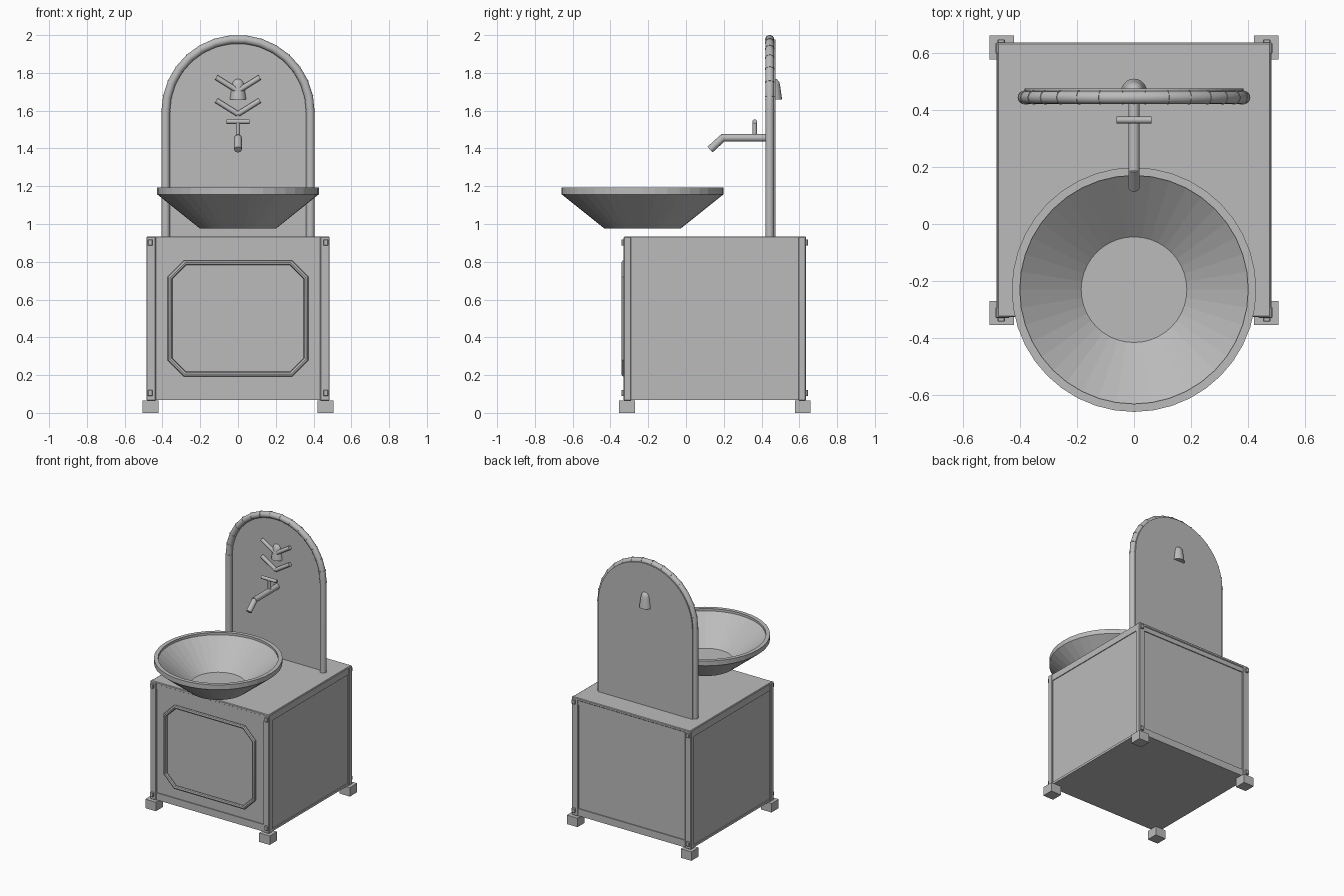
import bpy, bmesh
from math import sin, cos, pi
from mathutils import Vector

cube = bpy.data.objects.get("Cube")
if cube:
    bpy.data.objects.remove(cube, do_unlink=True)

grey = bpy.data.materials.new("plain_grey")
grey.use_nodes = True
COLOUR = (0.5, 0.5, 0.5, 1)
grey.diffuse_color = COLOUR
grey.node_tree.nodes["Principled BSDF"].inputs["Base Color"].default_value = COLOUR


def finish(name, bm):
    bmesh.ops.recalc_face_normals(bm, faces=bm.faces)
    mesh = bpy.data.meshes.new(name)
    bm.to_mesh(mesh)
    bm.free()
    mesh.materials.append(grey)
    obj = bpy.data.objects.new(name, mesh)
    bpy.context.collection.objects.link(obj)
    return obj


def smooth(obj, angle=0.6):
    bpy.ops.object.select_all(action="DESELECT")
    obj.select_set(True)
    bpy.context.view_layer.objects.active = obj
    bpy.ops.object.shade_smooth_by_angle(angle=angle)


def box(name, x, y, z, bevel=0):
    """Box from (low, high) ranges."""
    bm = bmesh.new()
    bmesh.ops.create_cube(bm, size=1)
    for v in bm.verts:
        v.co = [r[0] + (c + 0.5) * (r[1] - r[0]) for c, r in zip(v.co, (x, y, z))]
    if bevel:
        bmesh.ops.bevel(bm, geom=bm.edges[:], offset=bevel, segments=1, affect="EDGES")
    return finish(name, bm)


def sweep(name, path, side, radius, sides=12, closed=False):
    """Mitred tube along a planar path; side is the plane's normal."""
    bm = bmesh.new()
    pts, side = [Vector(p) for p in path], Vector(side)
    n, rings = len(pts), []
    for i, p in enumerate(pts):
        a = (p - pts[i - 1]).normalized() if closed or i else None
        b = (pts[(i + 1) % n] - p).normalized() if closed or i < n - 1 else None
        a, b = a or b, b or a
        t = (a + b).normalized()
        out = side.cross(t) / t.dot(a)
        rings.append([bm.verts.new(p + radius * (out * cos(k * 2 * pi / sides)
                      + side * sin(k * 2 * pi / sides))) for k in range(sides)])
    for i in range(n if closed else n - 1):
        r, s = rings[i], rings[(i + 1) % n]
        for k in range(sides):
            j = (k + 1) % sides
            bm.faces.new((r[k], r[j], s[j], s[k]))
    if not closed:
        bm.faces.new(rings[0])
        bm.faces.new(rings[-1])
    obj = finish(name, bm)
    smooth(obj)
    return obj


def lathe(name, profile, x, y, sides):
    """Closed turned solid from (radius, height) pairs."""
    bm = bmesh.new()
    rings = [[bm.verts.new((x + r * cos(k * 2 * pi / sides), y + r * sin(k * 2 * pi / sides), z))
              for k in range(sides)] for r, z in profile]
    for r, s in zip(rings, rings[1:]):
        for k in range(sides):
            j = (k + 1) % sides
            bm.faces.new((r[k], r[j], s[j], s[k]))
    bm.faces.new(rings[0])
    bm.faces.new(rings[-1])
    return finish(name, bm)


# Cabinet core, counter and frame
FRONT, BACK, W, MID = -0.33, 0.635, 0.485, 0.153
box("cabinet_body", (-0.475, 0.475), (FRONT + 0.012, BACK - 0.012), (0.068, 0.925))
box("counter_top", (-0.478, 0.478), (FRONT + 0.004, BACK), (0.915, 0.935), 0.004)
for sx, xn in ((-1, "right"), (1, "left")):
    for end, yn in ((FRONT, "front"), (BACK, "back")):
        inward = 1 if yn == "front" else -1
        tag = f"{yn}_{xn}"
        ys = sorted((end, end + inward * 0.04))
        box("post_" + tag, sorted((sx * 0.435, sx * W)), ys, (0.065, 0.933), 0.004)
        # Foot under each corner
        mid = MID + (-0.465 if yn == "front" else 0.465)
        box("foot_" + tag, sorted((sx * 0.42, sx * 0.506)), (mid - 0.042, mid + 0.042), (0, 0.066))
        # Small pegs on the post faces
        for z, zn in ((0.105, "lower"), (0.902, "upper")):
            yp = sorted((end - inward * 0.012, end + inward * 0.01))
            box(f"peg_{zn}_{tag}", sorted((sx * 0.452, sx * 0.478)), yp, (z - 0.016, z + 0.016), 0.003)
    for z0, z1, zn in ((0.068, 0.085, "lower"), (0.882, 0.93, "upper")):
        box(f"side_rail_{zn}_{xn}", sorted((sx * 0.46, sx * 0.481)), (FRONT + 0.03, BACK - 0.03), (z0, z1))
for y0, y1, yn in ((FRONT + 0.005, FRONT + 0.03, "front"), (BACK - 0.03, BACK - 0.005, "back")):
    for z0, z1, zn in ((0.068, 0.12, "lower"), (0.882, 0.93, "upper")):
        box(f"rail_{zn}_{yn}", (-0.44, 0.44), (y0, y1), (z0, z1))

# Chamfered moulding on the front panel
outline = []
for sx, sz in ((1, 1), (-1, 1), (-1, -1), (1, -1)):
    corner = [(sx * 0.36, 0.5 + sz * 0.215), (sx * 0.28, 0.5 + sz * 0.295)]
    outline += corner if sx * sz > 0 else corner[::-1]
sweep("front_moulding", [(x, FRONT + 0.001, z) for x, z in outline], (0, 1, 0), 0.013, 8, True)

# Conical basin with a thick rim
lathe("basin", [(0.203, 0.977), (0.428, 1.157), (0.428, 1.192), (0.4, 1.192),
                (0.4, 1.175), (0.185, 1.0)], 0, -0.23, 40)

# Arched back board with a segmented tube around its edge
SPRING, ARC = 1.595, 0.383


def arch(y, steps):
    turn = [(ARC * cos(pi * i / steps), y, SPRING + ARC * sin(pi * i / steps))
            for i in range(steps + 1)]
    return [(ARC, y, 0.93)] + turn + [(-ARC, y, 0.93)]


bm = bmesh.new()
board = bm.faces.new([bm.verts.new(p) for p in arch(0.452, 30)])
moved = bmesh.ops.extrude_face_region(bm, geom=[board])["geom"]
bmesh.ops.translate(bm, vec=(0, 0.022, 0), verts=[g for g in moved if isinstance(g, bmesh.types.BMVert)])
finish("back_board", bm)
sweep("arch_tube", arch(0.443, 15), (0, 1, 0), 0.0225, 16)
# Narrow collars at the joints between arch segments
for i in range(16):
    a = pi * i / 15
    ray, tang = Vector((cos(a), 0, sin(a))), Vector((-sin(a), 0, cos(a)))
    c = Vector((0, 0.443, SPRING)) + ray * ARC
    sweep(f"arch_joint_{i}", [c - tang * 0.002, c + tang * 0.002], (0, 1, 0), 0.0245, 16)

# Tap with angled spout and cross handle
sweep("tap_pipe", [(0, 0.46, 1.456), (0, 0.185, 1.456)], (1, 0, 0), 0.02, 16)
sweep("tap_spout", [(0, 0.195, 1.456), (0, 0.127, 1.394)], (1, 0, 0), 0.02, 16)
sweep("tap_stem", [(0, 0.364, 1.46), (0, 0.364, 1.54)], (1, 0, 0), 0.011)
sweep("tap_handle", [(-0.062, 0.364, 1.542), (0.062, 0.364, 1.542)], (0, 1, 0), 0.012)

# Two chevrons of short rods and a bell ornament through the board
for tip, n in ((1.776, "upper"), (1.654, "lower")):
    for sx, xn in ((-1, "right"), (1, "left")):
        sweep(f"chevron_{n}_{xn}", [(sx * 0.115, 0.44, tip), (0, 0.44, tip - 0.072)], (0, 1, 0), 0.014)
bell = lathe("bell_ornament", [(0.045, 1.658), (0.034, 1.735), (0.03, 1.752), (0.018, 1.765), (0.006, 1.769)],
             0, 0.464, 20)
smooth(bell)
